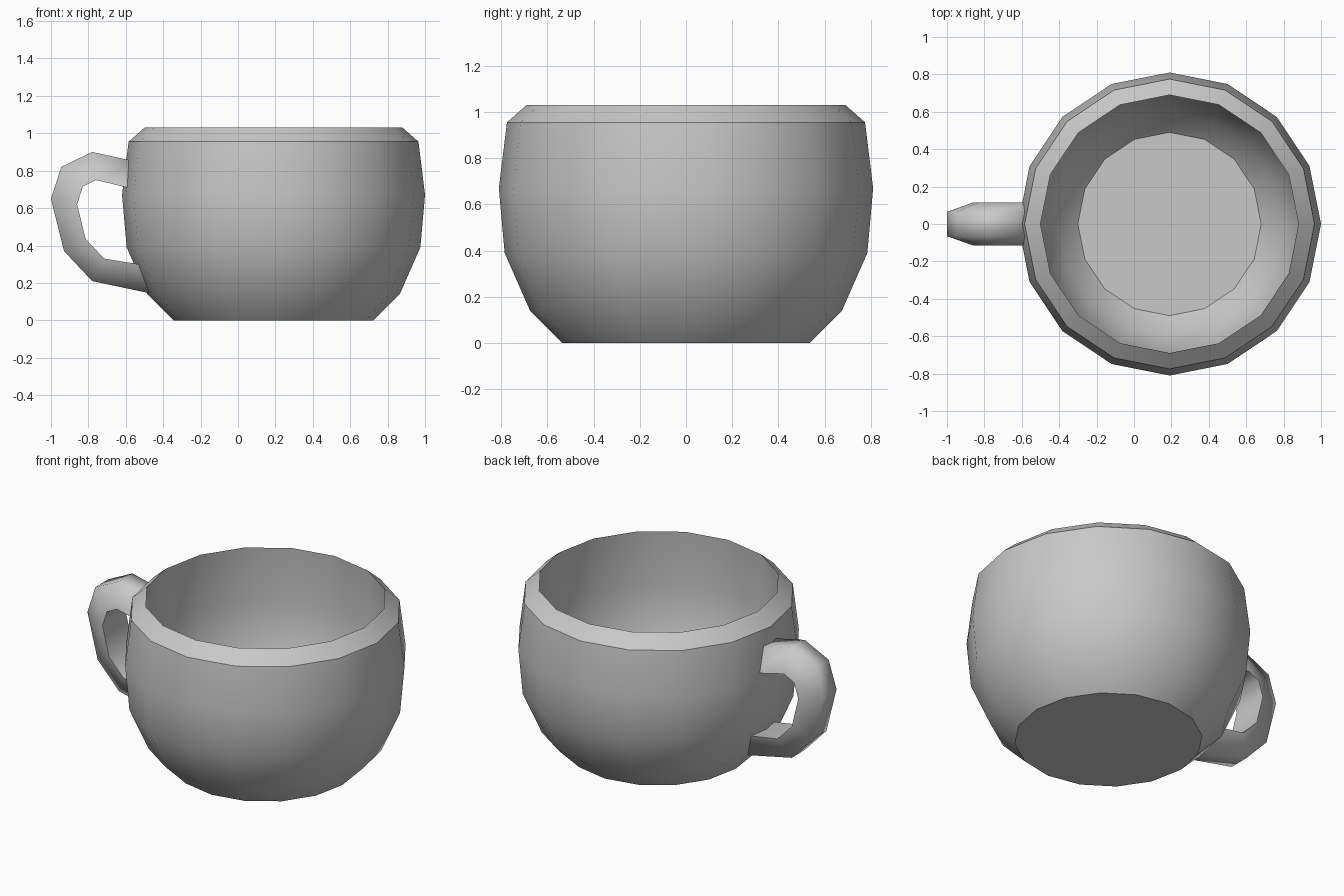
import bpy, bmesh, math

old = bpy.data.objects.get("Cube")
if old:
    bpy.data.objects.remove(old, do_unlink=True)

SIDES = 16
CENTRE_X = 0.19

grey = bpy.data.materials.new("warm_grey")
grey.use_nodes = True
colour = (0.58, 0.58, 0.58, 1)
grey.diffuse_color = colour
grey.node_tree.nodes["Principled BSDF"].inputs["Base Color"].default_value = colour


def finish(name, bm, angle):
    bmesh.ops.recalc_face_normals(bm, faces=bm.faces)
    mesh = bpy.data.meshes.new(name)
    bm.to_mesh(mesh)
    bm.free()
    mesh.materials.append(grey)
    obj = bpy.data.objects.new(name, mesh)
    bpy.context.collection.objects.link(obj)
    bpy.ops.object.select_all(action='DESELECT')
    obj.select_set(True)
    bpy.context.view_layer.objects.active = obj
    bpy.ops.object.shade_smooth_by_angle(angle=math.radians(angle))
    return obj


def bridge(bm, rings, cap_ends=True):
    """Join successive closed rings with quads and close both ends."""
    for a, b in zip(rings, rings[1:]):
        n = len(a)
        for i in range(n):
            j = (i + 1) % n
            bm.faces.new((a[i], a[j], b[j], b[i]))
    if cap_ends:
        bm.faces.new(rings[0])
        bm.faces.new(rings[-1])


# Cup body: outer wall, chamfered rim and inner wall as (radius, height)
profile = [(0.535, 0), (0.675, 0.14), (0.785, 0.39), (0.81, 0.67),
           (0.775, 0.955), (0.69, 1.03),
           (0.72, 0.67), (0.69, 0.41), (0.60, 0.2), (0.49, 0.09)]
bm = bmesh.new()
rings = []
for r, z in profile:
    rings.append([bm.verts.new((CENTRE_X + r * math.cos(math.tau * k / SIDES),
                                r * math.sin(math.tau * k / SIDES), z))
                  for k in range(SIDES)])
bridge(bm, rings)
finish("cup_body", bm, 38)

# Handle: wide inner path and narrow outer path in (x, z)
inner = [(-0.55, 0.70), (-0.76, 0.75), (-0.83, 0.715), (-0.86, 0.62),
         (-0.815, 0.435), (-0.715, 0.33), (-0.50, 0.295)]
outer = [(-0.55, 0.85), (-0.78, 0.90), (-0.945, 0.82), (-1.0, 0.65),
         (-0.93, 0.37), (-0.78, 0.21), (-0.45, 0.14)]
bm = bmesh.new()
rings = []
for (xi, zi), (xo, zo) in zip(inner, outer):
    rings.append([bm.verts.new(p) for p in
                  ((xi, -0.115, zi), (xi, 0.115, zi), (xo, 0.065, zo), (xo, -0.065, zo))])
bridge(bm, rings)
finish("handle", bm, 80)
